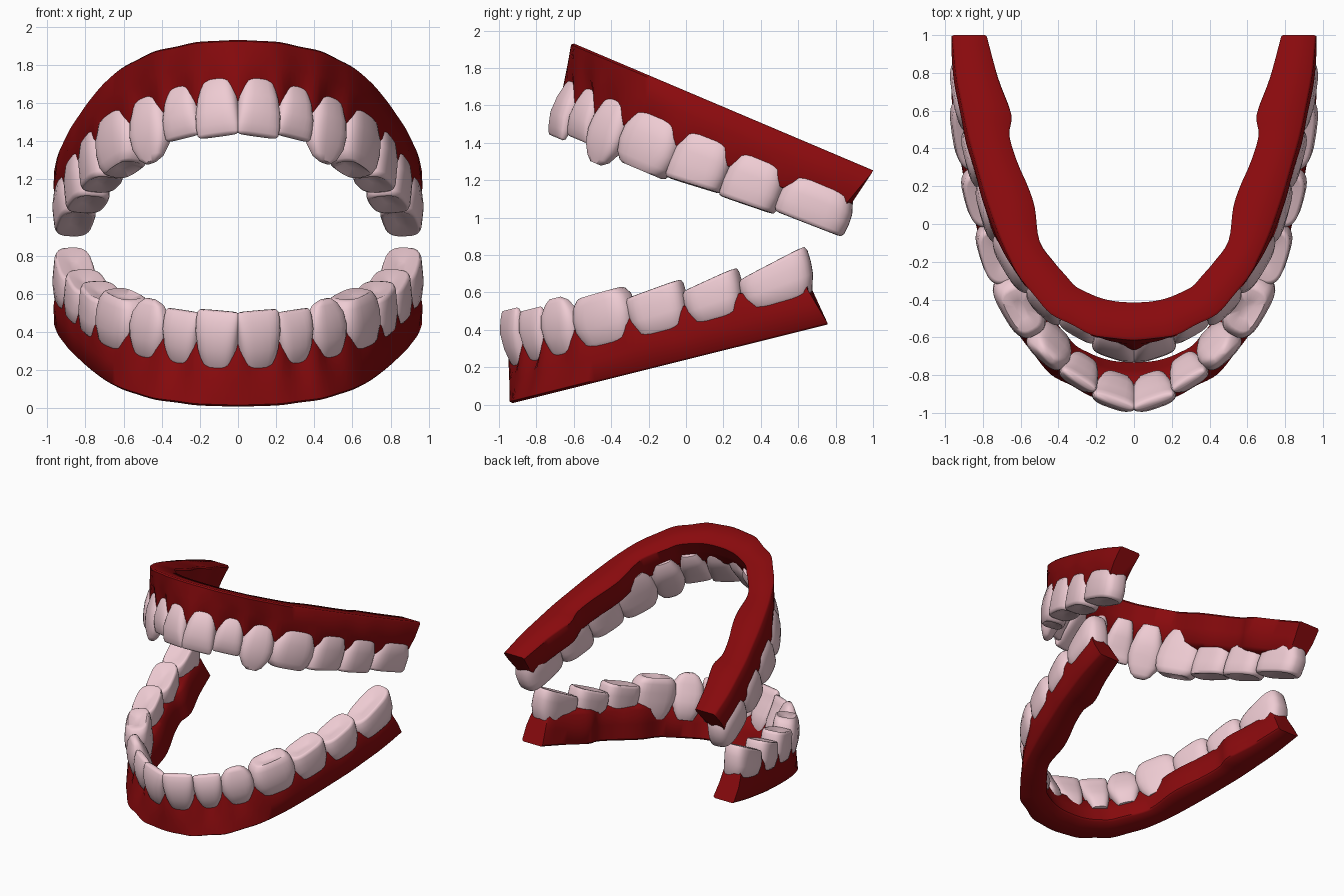
import bpy, bmesh, math
from mathutils import Vector

if "Cube" in bpy.data.objects:
    bpy.data.objects.remove(bpy.data.objects["Cube"])

# Half-arch stations, alternating tooth gap / tooth centre, in jaw-plane (x, depth):
# gum rim outside, gum base outside, gum base inside
STATIONS = [
    ((0, .06), (0, 0), (0, .217)),
    ((.12, .075), (.12, .012), (.09, .222)),
    ((.225, .14), (.225, .03), (.17, .24)),
    ((.315, .19), (.33, .09), (.24, .27)),
    ((.405, .255), (.44, .15), (.31, .31)),
    ((.495, .33), (.53, .26), (.36, .37)),
    ((.58, .425), (.62, .385), (.42, .445)),
    ((.68, .565), (.70, .56), (.50, .57)),
    ((.745, .72), (.755, .72), (.525, .76)),
    ((.80, .87), (.80, .87), (.56, .88)),
    ((.83, 1.02), (.84, 1.02), (.62, 1.03)),
    ((.88, 1.175), (.88, 1.175), (.66, 1.18)),
    ((.905, 1.325), (.91, 1.33), (.65, 1.3)),
    ((.945, 1.53), (.945, 1.53), (.72, 1.51)),
    ((.955, 1.69), (.965, 1.75), (.78, 1.75)),
]
# Crown rings: height fraction, width factor, outer inset, depth factor
INCISOR = [(0, .55, .05, .6), (.2, .76, .012, 1), (.43, .92, 0, 1), (.68, 1, .003, .8),
           (.86, 1, .025, .52), (.97, .96, .045, .33), (1, .86, .055, .18)]
CANINE = [(0, .55, .05, .6), (.18, .78, .01, 1), (.42, .97, 0, 1), (.6, 1, .005, .88),
          (.78, .88, .02, .65), (.93, .6, .045, .4), (1, .3, .06, .18)]
PREMOLAR = [(0, .6, .05, .65), (.2, .82, .008, .95), (.45, .98, 0, 1), (.65, 1, .005, 1),
            (.86, .92, .02, .92), (.97, .76, .035, .82), (1, .64, .045, .7), (.92, .3, .09, .25)]
MOLAR = [(0, .65, .05, .65), (.2, .85, .008, .95), (.48, .98, 0, 1), (.7, 1, .006, 1),
         (.92, .98, .012, .97), (.99, .92, .02, .9), (1, .82, .032, .78), (.9, .4, .09, .25)]
# name, rings, depth, width factor
TEETH = [("central_incisor", INCISOR, .15, .99), ("lateral_incisor", INCISOR, .14, 1),
         ("canine", CANINE, .17, 1.04), ("premolar", PREMOLAR, .2, 1.06),
         ("first_molar", MOLAR, .2, 1.05), ("second_molar", MOLAR, .21, 1.04),
         ("third_molar", MOLAR, .205, 1.1)]
ROOT = .14


def material(name, color):
    m = bpy.data.materials.new(name)
    m.diffuse_color = color
    m.use_nodes = True
    m.node_tree.nodes["Principled BSDF"].inputs["Base Color"].default_value = m.diffuse_color
    return m


def catmull(p0, p1, p2, p3, t):
    return .5 * (2 * p1 + (p2 - p0) * t + (2 * p0 - 5 * p1 + 4 * p2 - p3) * t * t
                 + (3 * p1 - p0 - 3 * p2 + p3) * t ** 3)


def loft(name, rings, place, mat, cap_start, angle):
    """Skin closed rings, mirror across x, smooth."""
    bm = bmesh.new()
    rows = [[bm.verts.new(place(*p)) for p in r] for r in rings]
    n = len(rows[0])
    for a, b in zip(rows, rows[1:]):
        for i in range(n):
            j = (i + 1) % n
            bm.faces.new((a[i], a[j], b[j], b[i]))
    bm.faces.new(rows[-1])
    if cap_start:
        bm.faces.new(rows[0])
    bmesh.ops.recalc_face_normals(bm, faces=bm.faces)
    me = bpy.data.meshes.new(name)
    bm.to_mesh(me)
    bm.free()
    me.materials.append(mat)
    ob = bpy.data.objects.new(name, me)
    bpy.context.collection.objects.link(ob)
    bpy.ops.object.select_all(action='DESELECT')
    ob.select_set(True)
    bpy.context.view_layer.objects.active = ob
    bpy.ops.object.shade_smooth_by_angle(angle=math.radians(angle))
    mod = ob.modifiers.new("Mirror", 'MIRROR')
    mod.use_mirror_merge = not cap_start
    return ob


def gum(prefix, place, mat):
    pts = [[Vector(p) for p in s] for s in STATIONS]
    first = [Vector((-p.x, p.y)) for p in pts[1]]
    last = [2 * a - b for a, b in zip(pts[-1], pts[-2])]
    ext = [first] + pts + [last]
    rings, sub = [], 4
    end = (len(pts) - 1) * sub
    for k in range(end + 1):
        i = min(k // sub, len(pts) - 2)
        t = k / sub - i
        rim, bo, bi = [catmull(*(ext[i + j][c] for j in range(4)), t) for c in range(3)]
        # Scalloped rim: high between teeth, low at tooth centres, flatter at the back
        peak = .5 + .5 * math.cos(math.pi * k / sub)
        h = .22 + (.1 - .05 * k / end) * peak ** 1.5
        if k / sub > 13:
            h = min(h, .24)
        across = (bi - rim).normalized()
        ri = bi - across * .03
        if k == end:
            ri.y = 1.69
        out = (bo - bi).normalized()
        section = [(bo - out * .012, 0), (bo, .012), (bo.lerp(rim, .55) + out * .008, .12),
                   (rim, h - .03), (rim + across * .015, h), (rim + across * .05, h + .005),
                   (ri - across * .03, .25), (ri, .225), (bi.lerp(ri, .5), .12),
                   (bi, .012), (bi + out * .012, 0)]
        rings.append([(p.x if k else 0, p.y, w) for p, w in section])
    loft(prefix + "_gum", rings, place, mat, False, 50)


def tooth(prefix, i, place, mat, top, tilt):
    name, profile, depth, wide = TEETH[i]
    a, c, b = (Vector(STATIONS[2 * i + j][0]) for j in range(3))
    along = (b - a).normalized()
    inward = Vector((-along.y, along.x))
    width = (b - a).length * wide
    face = c - inward * .02
    rings, n = [], 28
    for f, ws, inset, ds in profile:
        ring = []
        for k in range(n):
            ang = 2 * math.pi * k / n
            co, si = math.cos(ang), math.sin(ang)
            t = width / 2 * ws * math.copysign(abs(co) ** .62, co)
            d = inset + depth * ds / 2 * (1 - math.copysign(abs(si) ** .68, si))
            p = face + along * t + inward * d
            ring.append((p.x, p.y, ROOT + (top - ROOT) * f + tilt * t * f))
        rings.append(ring)
    loft(prefix + "_" + name, rings, place, mat, True, 60)


def jaw(prefix, place, tops, tilts):
    gum(prefix, place, gum_mat)
    for i in range(len(TEETH)):
        tooth(prefix, i, place, tooth_mat, tops[i], tilts[i])


gum_mat = material("gum_red", (.25, .003, .004, 1))
tooth_mat = material("tooth_pink", (.86, .6, .65, 1))

# Lower jaw tips up to the back, upper jaw is flipped and tips down to the back
jaw("lower", lambda x, u, w: (x, -.94 + .97 * u - .242 * w, .005 + .242 * u + .97 * w),
    (.49, .465, .49, .46, .41, .385, .39), (0, 0, 0, .03, .1, .18, .24))
jaw("upper", lambda x, u, w: (x, -.61 + .92 * u - .39 * w, 1.935 - .39 * u - .92 * w),
    (.5, .465, .545, .485, .45, .435, .4), (0, 0, 0, 0, -.1, -.07, -.03))
